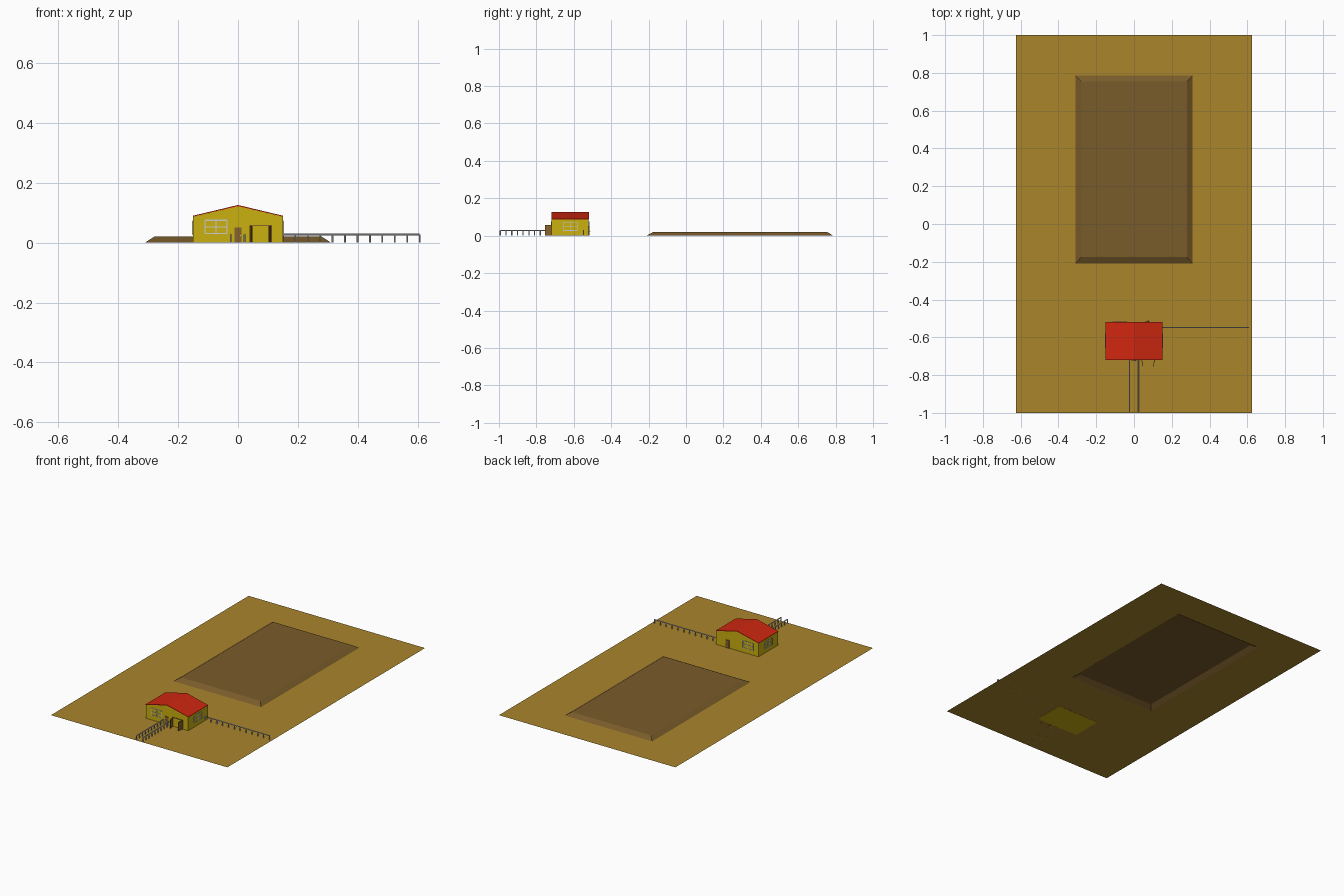
import bpy, bmesh, math
from mathutils import Vector, Matrix

if "Cube" in bpy.data.objects:
    bpy.data.objects.remove(bpy.data.objects["Cube"])


def mat(name, rgb):
    m = bpy.data.materials.new(name)
    m.diffuse_color = (*rgb, 1)
    m.use_nodes = True
    m.node_tree.nodes["Principled BSDF"].inputs["Base Color"].default_value = m.diffuse_color
    return m


SAND = mat("sand", (0.40, 0.235, 0.024))
SOIL = mat("soil", (0.19, 0.105, 0.023))
WALL = mat("wall_yellow", (0.60, 0.44, 0.005))
ROOF = mat("roof_red", (0.62, 0.02, 0.005))
WOOD = mat("door_brown", (0.25, 0.12, 0.025))


def finish(name, bm, mats=()):
    me = bpy.data.meshes.new(name)
    bm.to_mesh(me)
    bm.free()
    ob = bpy.data.objects.new(name, me)
    bpy.context.collection.objects.link(ob)
    for m in mats:
        me.materials.append(m)
    return ob


def add_box(bm, lo, hi):
    lo, hi = Vector(lo), Vector(hi)
    m = Matrix.Translation((lo + hi) / 2) @ Matrix.Diagonal((*(hi - lo), 1))
    bmesh.ops.create_cube(bm, size=1, matrix=m)


def box(name, lo, hi, *mats):
    bm = bmesh.new()
    add_box(bm, lo, hi)
    return finish(name, bm, mats)


def add_rod(bm, a, b, r, sides=8):
    a, b = Vector(a), Vector(b)
    rot = (b - a).to_track_quat('Z', 'Y').to_matrix().to_4x4()
    bmesh.ops.create_cone(bm, cap_ends=True, segments=sides, radius1=r, radius2=r,
                          depth=(b - a).length, matrix=Matrix.Translation((a + b) / 2) @ rot)


def prism(name, profile, y0, y1, m):
    bm = bmesh.new()
    f = bm.faces.new([bm.verts.new((x, y0, z)) for x, z in profile])
    ext = bmesh.ops.extrude_face_region(bm, geom=[f])
    new = [v for v in ext["geom"] if isinstance(v, bmesh.types.BMVert)]
    bmesh.ops.translate(bm, verts=new, vec=(0, y1 - y0, 0))
    # keep the closing face at the start of the prism
    if not f.is_valid:
        bmesh.ops.holes_fill(bm, edges=bm.edges[:])
    bmesh.ops.recalc_face_normals(bm, faces=bm.faces[:])
    return finish(name, bm, [m])


# Ground sheet rising into a low bevelled mound
G = 0.001
bm = bmesh.new()
loops = [(0.625, -1, 1, G), (0.31, -0.21, 0.785, G), (0.28, -0.175, 0.755, 0.02)]
rings = [[bm.verts.new(p) for p in ((-x, a, z), (x, a, z), (x, b, z), (-x, b, z))]
         for x, a, b, z in loops]
for k in range(2):
    for i in range(4):
        j = (i + 1) % 4
        f = bm.faces.new((rings[k][i], rings[k][j], rings[k + 1][j], rings[k + 1][i]))
        f.material_index = k
bm.faces.new(rings[2]).material_index = 1
finish("ground_and_mound", bm, [SAND, SOIL])

# House body and gabled roof
X, Y0, Y1, EAVE, RIDGE = 0.15, -0.718, -0.52, 0.087, 0.122
prism("house_walls", [(-X, 0), (X, 0), (X, EAVE), (0, RIDGE), (-X, EAVE)], Y0, Y1, WALL)
E = X + 0.001
prism("roof", [(-E, EAVE), (0, RIDGE), (E, EAVE), (E, EAVE + 0.003),
               (0, RIDGE + 0.004), (-E, EAVE + 0.003)], Y0 - 0.001, Y1 + 0.001, ROOF)


# Barred windows, built flat on the front then turned onto each wall
def window(name, pos, angle, w=0.074, h=0.044, t=0.0035, columns=2, rows=2):
    bm = bmesh.new()
    for i in range(columns + 1):
        x = -w / 2 + i * w / columns
        add_box(bm, (x - t / 2, -0.003, -h / 2), (x + t / 2, 0.001, h / 2))
    for i in range(rows + 1):
        z = -h / 2 + i * h / rows
        add_box(bm, (-w / 2, -0.0025, z - t / 2), (w / 2, 0.001, z + t / 2))
    ob = finish(name, bm)
    ob.location = pos
    ob.rotation_euler.z = angle


YM = (Y0 + Y1) / 2
window("front_window", (-0.074, Y0, 0.053), 0)
window("back_window", (-0.075, Y1, 0.053), math.pi)
window("right_window", (X, YM, 0.05), math.pi / 2)
window("left_window", (-X, YM, 0.05), -math.pi / 2)

# Single doors at the front and back
box("front_door", (-0.012, Y0 - 0.004, 0), (0.012, Y0 + 0.002, 0.051), WOOD)
box("back_door", (0.057, Y1 - 0.002, 0), (0.083, Y1 + 0.004, 0.051), WOOD)
bm = bmesh.new()
add_rod(bm, (0.077, Y1 + 0.003, 0.024), (0.077, Y1 + 0.009, 0.024), 0.002)
add_rod(bm, (0.008, Y0 - 0.003, 0.024), (0.008, Y0 - 0.008, 0.024), 0.002)
finish("door_knobs", bm)

# Double doorway: frame and two leaves swung open
bm = bmesh.new()
for x in (0.038, 0.109):
    add_box(bm, (x, Y0 - 0.003, 0), (x + 0.004, Y0 + 0.001, 0.058))
add_box(bm, (0.038, Y0 - 0.003, 0.055), (0.113, Y0 + 0.001, 0.059))
finish("double_door_frame", bm, [WOOD])
for name, x, s in (("left_leaf", 0.041, 1), ("right_leaf", 0.109, -1)):
    leaf = box(name, (-0.0015, -0.036, 0), (0.0015, 0, 0.056), WOOD)
    leaf.location = (x, Y0, 0)
    leaf.rotation_euler.z = s * math.radians(10)


# Post-and-rail fences
def fence(name, a, b, count, top=0.028):
    a, b = Vector(a), Vector(b)
    bm = bmesh.new()
    for i in range(count):
        p = a.lerp(b, i / (count - 1))
        add_rod(bm, p, p + Vector((0, 0, top)), 0.003)
    up = Vector((0, 0, top - 0.001))
    add_rod(bm, a + up, b + up, 0.0032)
    finish(name, bm)


fence("side_fence", (0.607, -0.548, 0), (0.15, -0.548, 0), 12)
for name, x in (("path_fence_left", -0.024), ("path_fence_right", 0.022)):
    fence(name, (x, -0.993, 0), (x, Y0, 0), 10)
